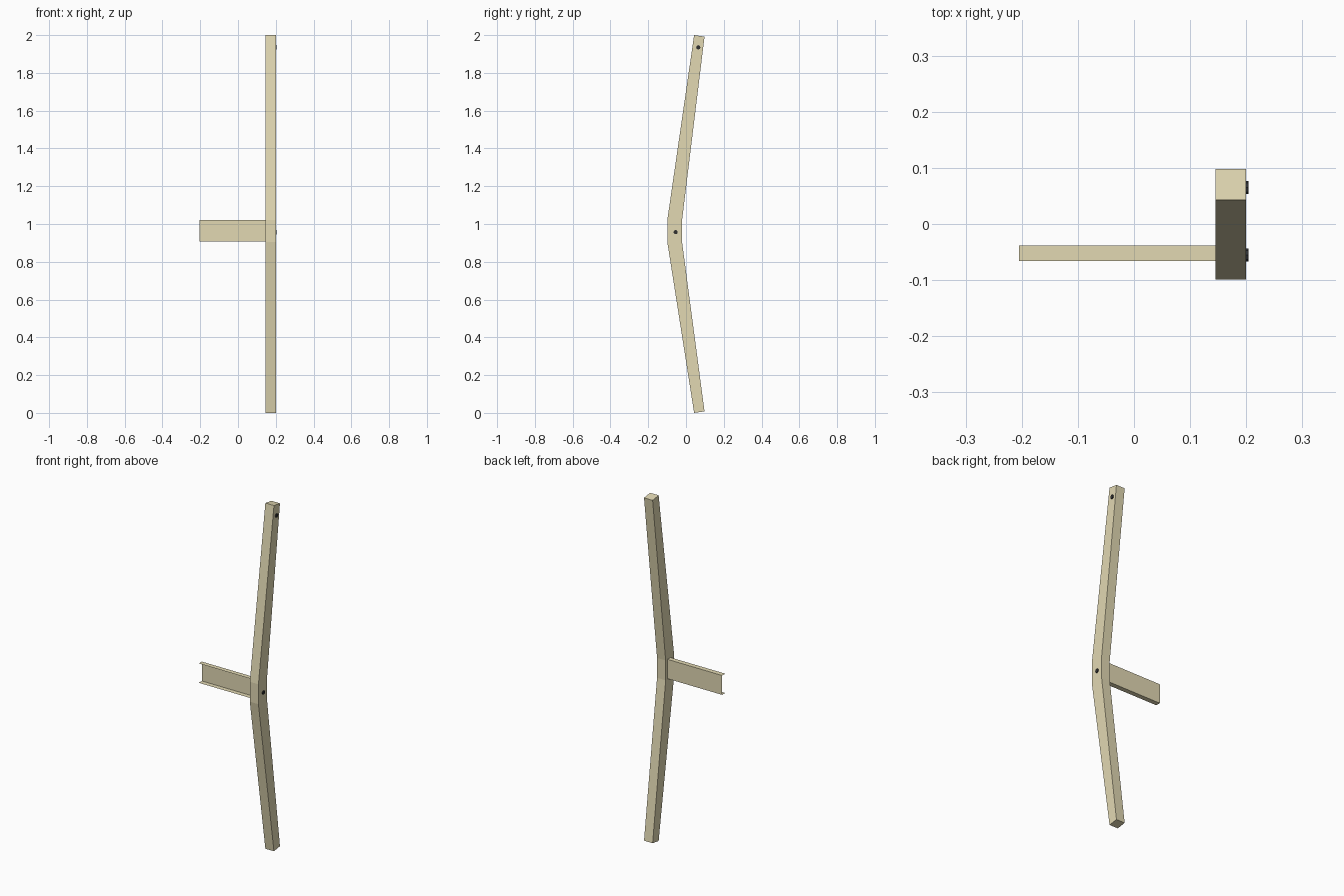
import bpy, bmesh, math

if "Cube" in bpy.data.objects:
    bpy.data.objects.remove(bpy.data.objects["Cube"])


def material(name, rgb):
    m = bpy.data.materials.new(name)
    m.diffuse_color = (*rgb, 1)
    m.use_nodes = True
    m.node_tree.nodes["Principled BSDF"].inputs["Base Color"].default_value = m.diffuse_color
    return m


cream = material("cream_paint", (0.76, 0.69, 0.45))
dark = material("dark_metal", (0.03, 0.03, 0.03))


def extrude_x(name, profile, x0, x1, mat, closed=True):
    """Sweep a (y, z) profile along x; open profiles make a thin sheet."""
    bm = bmesh.new()
    a = [bm.verts.new((x0, y, z)) for y, z in profile]
    b = [bm.verts.new((x1, y, z)) for y, z in profile]
    n = len(profile)
    for i in range(n if closed else n - 1):
        j = (i + 1) % n
        bm.faces.new((a[i], a[j], b[j], b[i]))
    if closed:
        bm.faces.new(a)
        bm.faces.new(b)
    bmesh.ops.recalc_face_normals(bm, faces=bm.faces)
    me = bpy.data.meshes.new(name)
    bm.to_mesh(me)
    bm.free()
    me.materials.append(mat)
    ob = bpy.data.objects.new(name, me)
    bpy.context.collection.objects.link(ob)
    return ob


# Bent post: front edge going up, back edge coming down
post = [(0.043, 0.0), (-0.099, 0.905), (-0.099, 1.02), (0.043, 2.0),
        (0.098, 1.992), (-0.021, 1.02), (-0.021, 0.905), (0.098, 0.008)]
extrude_x("bent_post", post, 0.145, 0.2, cream)

# Thin channel rail, open towards the front
rail = [(-0.066, 1.02), (-0.038, 1.02), (-0.038, 0.908), (-0.066, 0.908)]
extrude_x("channel_rail", rail, -0.205, 0.146, cream, closed=False)

# Bolt heads on the outer side
for name, y, z in (("upper_bolt", 0.065, 1.935), ("middle_bolt", -0.055, 0.957)):
    bpy.ops.mesh.primitive_cylinder_add(
        vertices=8, radius=0.0115, depth=0.0065,
        location=(0.20125, y, z), rotation=(0, math.pi / 2, 0))
    bolt = bpy.context.object
    bolt.name = name
    bolt.data.materials.append(dark)
